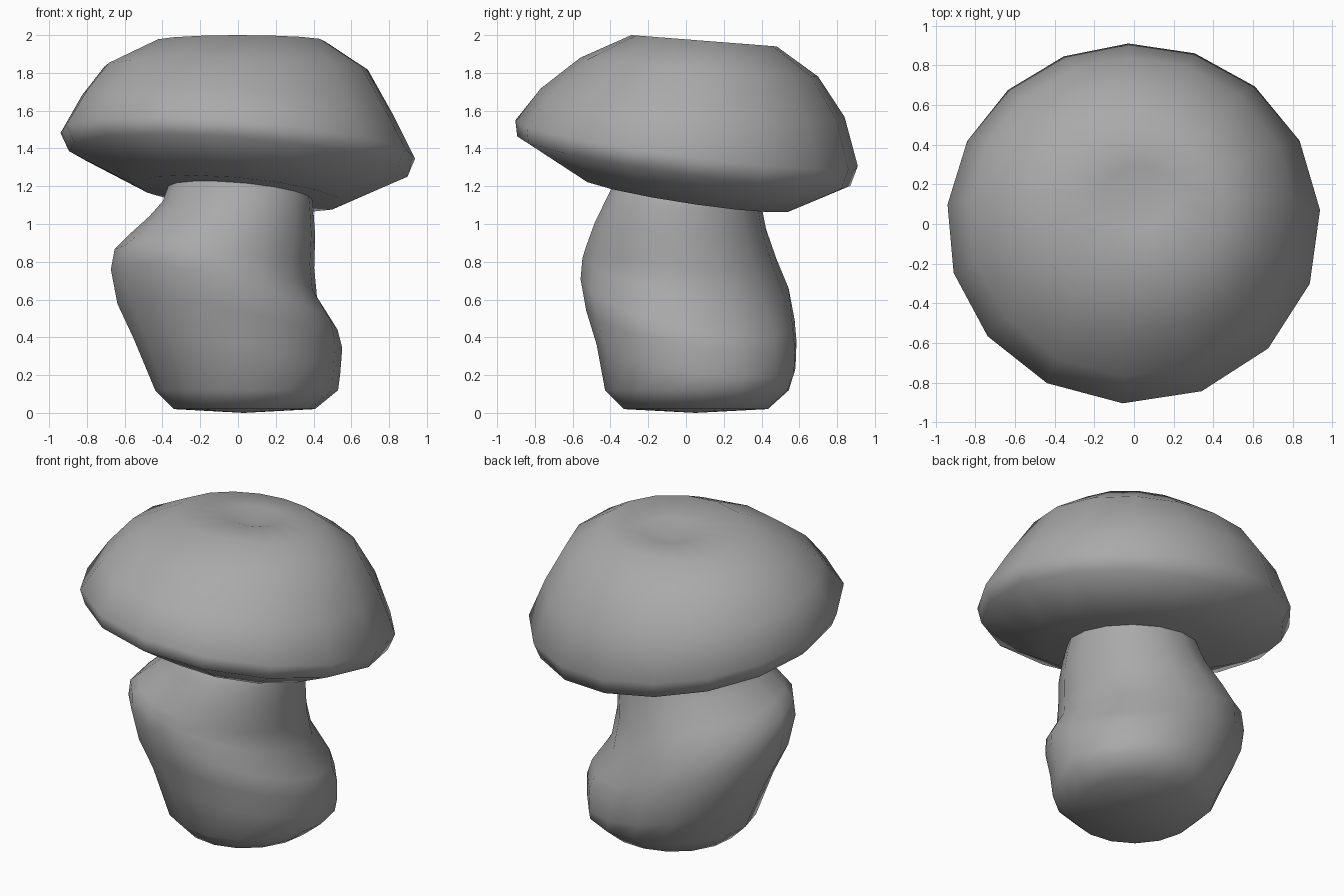
import bpy, bmesh
from math import cos, sin, tau, radians

if "Cube" in bpy.data.objects:
    bpy.data.objects.remove(bpy.data.objects["Cube"])

SIDES = 16
grey = bpy.data.materials.new("mid_grey")
grey.diffuse_color = (0.4, 0.4, 0.4, 1)
grey.use_nodes = True
grey.node_tree.nodes["Principled BSDF"].inputs["Base Color"].default_value = grey.diffuse_color


def loft(name, rings, bottom, top, offset=0.0, warp=0.0, bulge=0.0):
    """Skin tilted oval rings (x0, x1, y0, y1, z, tilt_x, tilt_y) and close with centre points.
    warp shifts the spacing of the sides, bulge pushes out the back right side."""
    bm = bmesh.new()
    loops = []
    for x0, x1, y0, y1, z, tx, ty in rings:
        loop = []
        for i in range(SIDES):
            a = tau * i / SIDES + offset
            a -= warp * (1 - cos(a - radians(30)))
            c, s = cos(a), sin(a)
            k = 1 + bulge * max(0, cos(a - tau / 8)) ** 4 * (z < 0.7)
            loop.append(bm.verts.new(((x0 + x1) / 2 + (x1 - x0) / 2 * c * k,
                                      (y0 + y1) / 2 + (y1 - y0) / 2 * s * k,
                                      z + tx * c + ty * s)))
        loops.append(loop)
    low, high = bm.verts.new(bottom), bm.verts.new(top)
    for i in range(SIDES):
        j = (i + 1) % SIDES
        for a, b in zip(loops, loops[1:]):
            bm.faces.new((a[i], a[j], b[j], b[i]))
        bm.faces.new((low, loops[0][j], loops[0][i]))
        bm.faces.new((high, loops[-1][i], loops[-1][j]))
    bmesh.ops.recalc_face_normals(bm, faces=bm.faces)
    for f in bm.faces:
        f.smooth = True
    mesh = bpy.data.meshes.new(name)
    bm.to_mesh(mesh)
    bm.free()
    mesh.materials.append(grey)
    obj = bpy.data.objects.new(name, mesh)
    bpy.context.collection.objects.link(obj)
    return obj


# Crooked stem with a slanting bulge
loft("stem", [
    (-.34, .40, -.33, .43, .02, 0, 0),
    (-.44, .52, -.43, .54, .12, 0, 0),
    (-.555, .53, -.475, .575, .30, -.09, -.07),
    (-.64, .54, -.53, .58, .46, -.11, -.09),
    (-.675, .515, -.56, .57, .60, -.15, -.12),
    (-.655, .42, -.55, .545, .74, -.12, -.09),
    (-.59, .405, -.53, .48, .85, -.08, -.04),
    (-.47, .41, -.485, .425, .99, -.05, -.02),
    (-.40, .40, -.44, .40, 1.10, -.02, 0),
    (-.34, .38, -.33, .37, 1.28, 0, -.04),
], (.03, .05, 0), (.03, .02, 1.32), offset=.08, bulge=.07)

# Tilted cap with a dimple on top
loft("cap", [
    (-.54, .56, -.56, .57, 1.16, -.05, -.085),
    (-.90, .90, -.895, .87, 1.33, -.07, -.13),
    (-.945, .94, -.905, .91, 1.425, -.07, -.12),
    (-.83, .82, -.77, .84, 1.64, -.05, -.075),
    (-.71, .69, -.56, .70, 1.83, -.01, -.05),
    (-.44, .46, -.29, .48, 1.97, 0, -.03),
    (-.16, .20, -.02, .29, 1.965, 0, -.01),
], (0, 0, 1.165), (.03, .14, 1.925), offset=.085, warp=.1)
